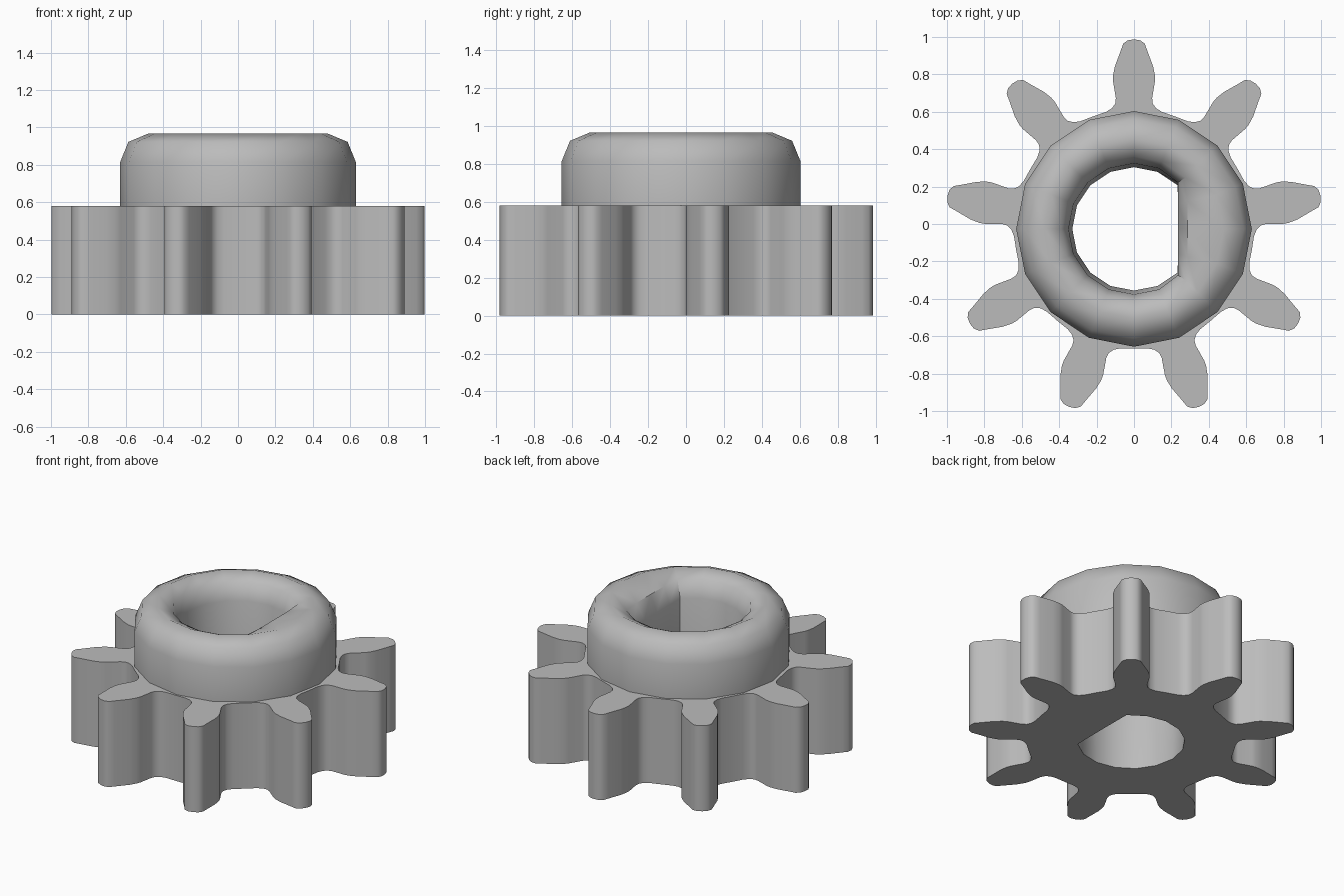
import bpy, bmesh
from math import sin, cos, pi, radians

TEETH, SIDES = 9, 16
CENTER_Y = -0.026
GEAR_TOP, HUB_SHOULDER, HUB_TOP = 0.58, 0.815, 0.967
HUB_R, RIM_R, BORE_R, FLAT_X = 0.63, 0.48, 0.33, 0.235

if "Cube" in bpy.data.objects:
    bpy.data.objects.remove(bpy.data.objects["Cube"])

steel = bpy.data.materials.new("plain grey")
steel.use_nodes = True
colour = (0.5, 0.5, 0.5, 1)
steel.diffuse_color = colour
steel.node_tree.nodes["Principled BSDF"].inputs["Base Color"].default_value = colour

bm = bmesh.new()


def add_loop(points, z):
    """Closed ring of vertices and edges at one height."""
    verts = [bm.verts.new((x, y + CENTER_Y, z)) for x, y in points]
    for a, b in zip(verts, verts[1:] + verts[:1]):
        bm.edges.new((a, b))
    return verts


def circle(r, flat=None):
    """Ring points; an optional flat clips the +x side into a D shape."""
    pts = [(r * cos(2 * pi * i / SIDES), r * sin(2 * pi * i / SIDES)) for i in range(SIDES)]
    return [(min(x, flat), y) for x, y in pts] if flat else pts


def bridge(low, high):
    n = len(low)
    for i in range(n):
        j = (i + 1) % n
        bm.faces.new((low[i], low[j], high[j], high[i]))


def cap(*loops):
    """Flat face between an outer loop and an inner loop."""
    edges = [bm.edges.get((v, l[(i + 1) % len(l)])) for l in loops for i, v in enumerate(l)]
    bmesh.ops.triangle_fill(bm, edges=edges, use_beauty=True, normal=(0, 0, 1))


# Tooth outline: half width and distance from the axis, root to tip
half_tooth = [(0.15, 0.625), (0.118, 0.645), (0.1, 0.67), (0.097, 0.7), (0.112, 0.79),
              (0.112, 0.82), (0.102, 0.87), (0.07, 0.955), (0.058, 0.99), (0.033, 1.008), (0, 1.013)]
tooth = half_tooth + [(-w, u) for w, u in reversed(half_tooth[:-1])]
outline = []
for k in range(TEETH):
    a = 2 * pi * k / TEETH
    outline += [(w * cos(a) - u * sin(a), w * sin(a) + u * cos(a)) for w, u in tooth]
    # Root arc midpoint between teeth
    a += pi / TEETH
    outline.append((-0.64 * sin(a), 0.64 * cos(a)))

gear_low = add_loop(outline, 0)
gear_high = add_loop(outline, GEAR_TOP)
bridge(gear_low, gear_high)

# Hub: outer wall, rounded rim, then down the D-shaped bore
rings = [add_loop(circle(HUB_R), GEAR_TOP)]
for deg in (0, 45, 90):
    a, h = radians(deg), HUB_TOP - HUB_SHOULDER
    rings.append(add_loop(circle(RIM_R + (HUB_R - RIM_R) * cos(a)), HUB_SHOULDER + h * sin(a)))
inner = RIM_R - 0.35
rings.append(add_loop(circle(RIM_R - inner * cos(pi / 4), FLAT_X + 0.05),
                      HUB_SHOULDER + (HUB_TOP - HUB_SHOULDER) * sin(pi / 4)))
rings.append(add_loop(circle(0.35, FLAT_X), HUB_SHOULDER))
rings.append(add_loop(circle(BORE_R, FLAT_X), 0))
for low, high in zip(rings, rings[1:]):
    bridge(low, high)

# Gear faces above and below
cap(gear_high, rings[0])
cap(gear_low, rings[-1])

bmesh.ops.recalc_face_normals(bm, faces=bm.faces)
# Crisp corners where the flat meets the round bore
for i in (2, SIDES - 2):
    for low, high in zip(rings[4:], rings[5:]):
        bm.edges.get((low[i], high[i])).smooth = False

mesh = bpy.data.meshes.new("gear_with_hub")
bm.to_mesh(mesh)
bm.free()
mesh.materials.append(steel)
gear = bpy.data.objects.new("gear_with_hub", mesh)
bpy.context.collection.objects.link(gear)
bpy.context.view_layer.objects.active = gear
gear.select_set(True)
bpy.ops.object.shade_smooth_by_angle(angle=radians(50))
